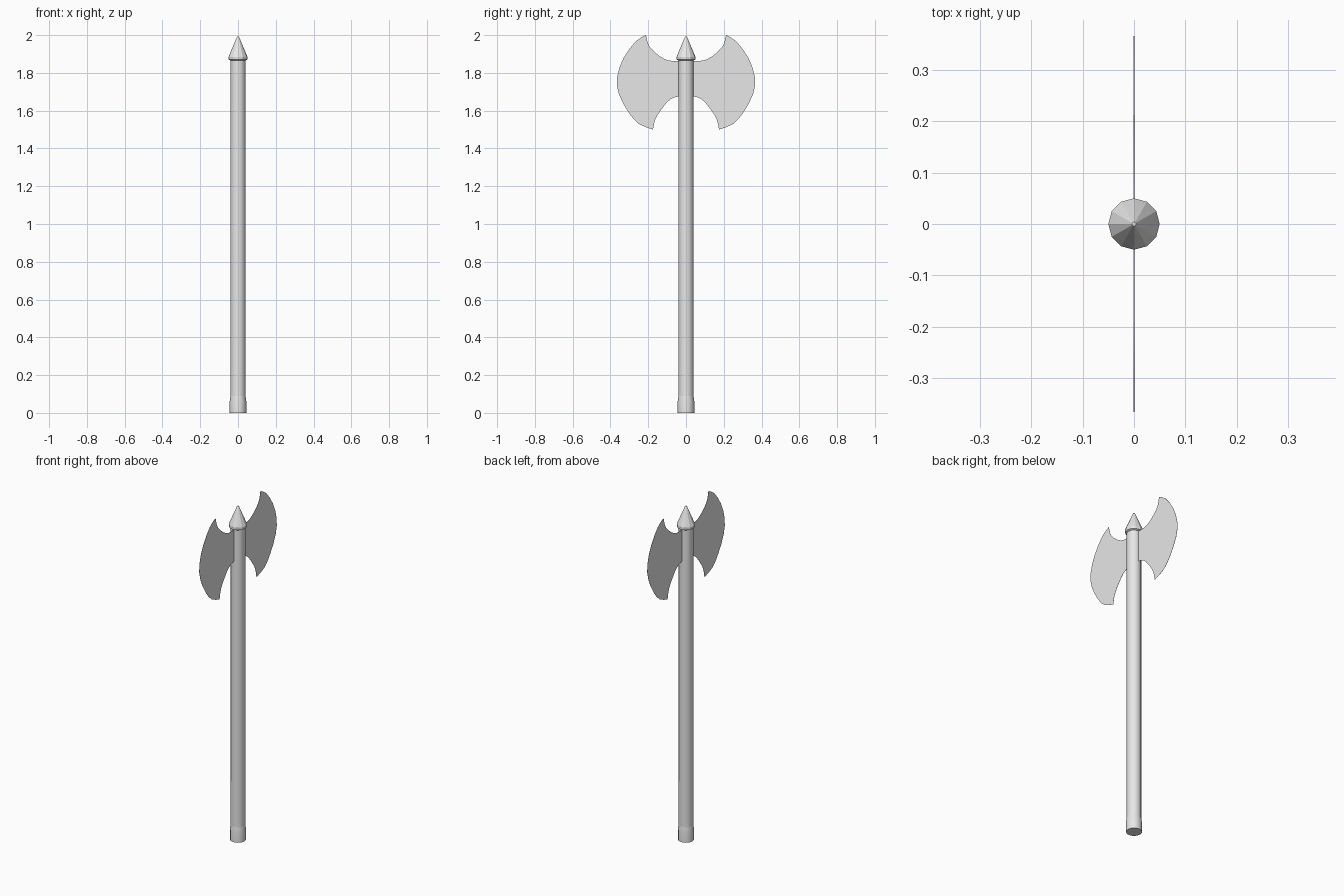
import bpy, bmesh, math
from mathutils import Vector

cube = bpy.data.objects.get("Cube")
if cube:
    bpy.data.objects.remove(cube, do_unlink=True)

grey = bpy.data.materials.new("plain_grey")
grey.use_nodes = True
grey.diffuse_color = (0.8, 0.8, 0.8, 1)
grey.node_tree.nodes["Principled BSDF"].inputs["Base Color"].default_value = (0.8, 0.8, 0.8, 1)

SIDES = 12


def finish(name, bm, angle):
    bmesh.ops.recalc_face_normals(bm, faces=bm.faces)
    mesh = bpy.data.meshes.new(name)
    bm.to_mesh(mesh)
    bm.free()
    mesh.materials.append(grey)
    obj = bpy.data.objects.new(name, mesh)
    bpy.context.collection.objects.link(obj)
    bpy.ops.object.select_all(action="DESELECT")
    obj.select_set(True)
    bpy.context.view_layer.objects.active = obj
    bpy.ops.object.shade_smooth_by_angle(angle=math.radians(angle))
    return obj


def turned(name, profile, angle=35):
    """Closed solid of revolution from (radius, height) points."""
    bm = bmesh.new()
    rings = []
    for r, z in profile:
        rings.append([bm.verts.new((r * math.cos(a), r * math.sin(a), z))
                      for a in (math.tau * i / SIDES for i in range(SIDES))])
    for low, high in zip(rings, rings[1:]):
        for i in range(SIDES):
            j = (i + 1) % SIDES
            bm.faces.new((low[i], low[j], high[j], high[i]))
    bm.faces.new(rings[0])
    bm.faces.new(rings[-1])
    return finish(name, bm, angle)


def curve(points, steps=4):
    """Smooth path through the points."""
    pts = [Vector(p) for p in points]
    pts = [2 * pts[0] - pts[1]] + pts + [2 * pts[-1] - pts[-2]]
    out = []
    for a, b, c, d in zip(pts, pts[1:], pts[2:], pts[3:]):
        for s in range(steps):
            t = s / steps
            out.append(0.5 * (2 * b + (c - a) * t + (2 * a - 5 * b + 4 * c - d) * t * t
                              + (3 * b - a - 3 * c + d) * t ** 3))
    return out + [pts[-2]]


# Shaft with its pommel and pointed cap
turned("shaft", [(0.04, 0.05), (0.04, 1.88)])
turned("pommel", [(0.044, 0), (0.044, 0.06), (0.04, 0.09)])
turned("spike", [(0.04, 1.865), (0.049, 1.87), (0.05, 1.885), (0.008, 1.985), (0.004, 1.993)], 25)

# Paper-thin blades, one on each side of the shaft
upper = curve([(0, 1.863), (0.045, 1.863), (0.10, 1.868), (0.154, 1.90), (0.196, 1.945), (0.212, 2.0)])
edge = curve([(0.212, 2.0), (0.265, 1.968), (0.33, 1.88), (0.365, 1.777),
              (0.355, 1.687), (0.305, 1.592), (0.25, 1.53), (0.175, 1.5)], 2)
lower = curve([(0.175, 1.5), (0.16, 1.56), (0.12, 1.62), (0.085, 1.658), (0.042, 1.675), (0, 1.675)])
outline = upper + edge[1:] + lower[1:]
THICK = 0.001

for name, side in (("back_blade", 1), ("front_blade", -1)):
    bm = bmesh.new()
    face = bm.faces.new([bm.verts.new((-THICK / 2, side * p.x, p.y)) for p in outline])
    extruded = bmesh.ops.extrude_face_region(bm, geom=[face], use_keep_orig=True)
    moved = [g for g in extruded["geom"] if isinstance(g, bmesh.types.BMVert)]
    bmesh.ops.translate(bm, verts=moved, vec=(THICK, 0, 0))
    finish(name, bm, 30)
